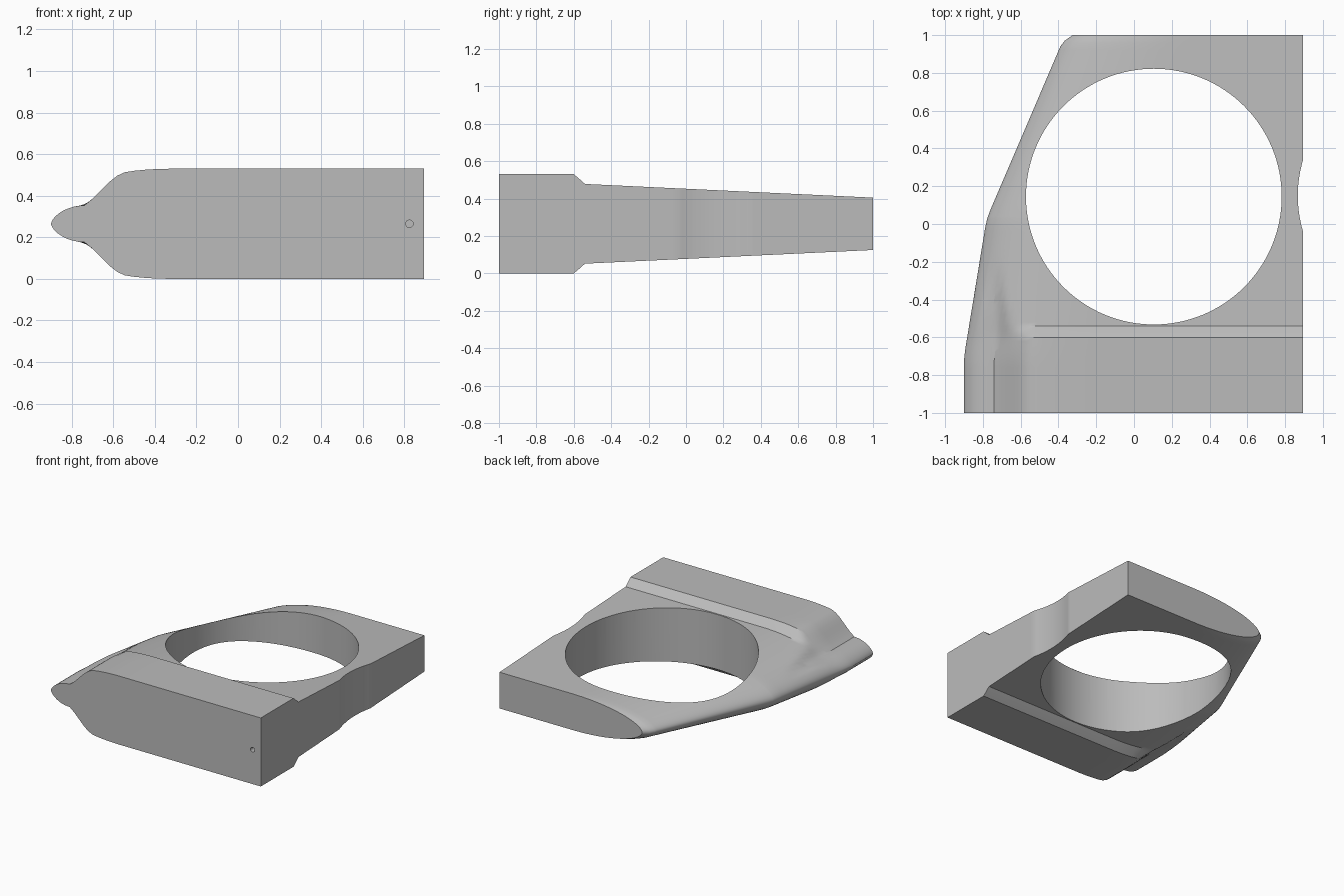
import bpy
import bmesh
import math

cube = bpy.data.objects.get("Cube")
if cube:
    bpy.data.objects.remove(cube, do_unlink=True)

MID = 0.265            # height of the symmetry plane
HOLE = (0.105, 0.145)  # centre of the large opening
HOLE_R = 0.677

grey = bpy.data.materials.new("plain grey")
grey.use_nodes = True
colour = (0.5, 0.5, 0.5, 1)
grey.diffuse_color = colour
grey.node_tree.nodes["Principled BSDF"].inputs["Base Color"].default_value = colour


def lerp_table(table, v):
    """Piecewise linear lookup in (key, value) pairs."""
    if v <= table[0][0]:
        return table[0][1]
    for (a, fa), (b, fb) in zip(table, table[1:]):
        if v <= b:
            return fa + (fb - fa) * (v - a) / (b - a)
    return table[-1][1]


def smooth(a, b, v):
    t = min(max((v - a) / (b - a), 0), 1)
    return t * t * (3 - 2 * t)


# Plan outline: slanted left edge, right edge with a shallow scoop
LEFT = [(-1, -0.9), (-0.72, -0.9), (-0.66, -0.893), (-0.02, -0.788), (0.03, -0.777),
        (0.08, -0.758), (0.9, -0.407), (0.94, -0.39), (0.97, -0.367), (1, -0.325)]
SHOULDER = [(0.16, 0.088), (0.2, 0.12), (0.285, 0.205), (0.32, 0.232), (0.355, 0.248),
            (0.42, 0.258), (0.5, 0.263), (0.57, 0.265)]


def right_edge(y):
    t = (y - 0.15) / 0.19
    return 0.895 - (0.028 * (1 - t * t) if abs(t) < 1 else 0)


def front_half(d):
    """Half thickness of the thick front block, d in from the left tip."""
    if d < 0.16:
        t = max(d, 0) / 0.16
        return 0.088 * (t * (2 - t)) ** 0.65
    return lerp_table(SHOULDER, d)


def rear_half(d, y):
    """Half thickness of the tapering rear plate with its rounded edge."""
    t = min(d / 0.6, 1)
    full = 0.213 - 0.073 * (y + 0.54) / 1.54
    return full * (t * (2 - t)) ** 0.55


def half_thickness(x, y):
    d = x - lerp_table(LEFT, y)
    front = front_half(d)
    rear = min(rear_half(d, y), front_half(x + 0.9))
    step = min(max((y + 0.6) / 0.06, 0), 1)
    soft = smooth(-0.8, -0.42, y)
    k = smooth(0.16, 0.33, d)
    w = soft + (step - soft) * k
    return front + (rear - front) * w


# Main body: top and bottom sheets joined round the rim
rows = sorted({round(-1 + i * 0.04, 3) for i in range(51)}
              | {-0.62, -0.6, -0.58, -0.56, -0.54, -0.04, 0.34}
              | {y for y, _ in LEFT})
insets = [0, 0.003, 0.01, 0.02, 0.035, 0.055, 0.08, 0.11, 0.14, 0.16, 0.18, 0.2, 0.23,
          0.26, 0.285, 0.32, 0.355, 0.4, 0.45, 0.5, 0.57, 0.65]

bm = bmesh.new()
sheets = {1: [], -1: []}
for y in rows:
    x0, x1 = lerp_table(LEFT, y), right_edge(y)
    xs = [x0 + d for d in insets]
    xs += [xs[-1] + (x1 - xs[-1]) * i / 6 for i in range(1, 7)]
    for side in sheets:
        sheets[side].append([bm.verts.new((x, y, MID + side * half_thickness(x, y)))
                             for x in xs])
top, bottom = sheets[1], sheets[-1]
for s in (top, bottom):
    for r, q in zip(s, s[1:]):
        for i in range(len(r) - 1):
            bm.faces.new((r[i], r[i + 1], q[i + 1], q[i]))
for t, b in ((top[0], bottom[0]), (top[-1], bottom[-1]),
             ([r[-1] for r in top], [r[-1] for r in bottom])):
    for i in range(len(t) - 1):
        bm.faces.new((t[i], t[i + 1], b[i + 1], b[i]))
bmesh.ops.remove_doubles(bm, verts=bm.verts, dist=0.0001)
bmesh.ops.recalc_face_normals(bm, faces=bm.faces)
mesh = bpy.data.meshes.new("bracket_body")
bm.to_mesh(mesh)
bm.free()
mesh.materials.append(grey)
body = bpy.data.objects.new("bracket_body", mesh)
bpy.context.collection.objects.link(body)


def cut(name, radius, depth, sides, location, rotation=(0, 0, 0)):
    bpy.ops.mesh.primitive_cylinder_add(vertices=sides, radius=radius, depth=depth,
                                        location=location, rotation=rotation)
    cutter = bpy.context.object
    cutter.name = name
    cutter.data.materials.append(grey)
    mod = body.modifiers.new(name, 'BOOLEAN')
    mod.operation = 'DIFFERENCE'
    mod.solver = 'EXACT'
    mod.object = cutter
    bpy.context.view_layer.objects.active = body
    bpy.ops.object.modifier_apply(modifier=name)
    bpy.data.objects.remove(cutter, do_unlink=True)


# Large round opening and small pin hole in the front face
cut("round_opening", HOLE_R, 2, 128, (*HOLE, MID))
cut("pin_hole", 0.018, 0.1, 24, (0.825, -1, MID), (math.pi / 2, 0, 0))

bpy.ops.object.select_all(action='DESELECT')
body.select_set(True)
bpy.context.view_layer.objects.active = body
bpy.ops.object.shade_smooth_by_angle(angle=math.radians(30))
